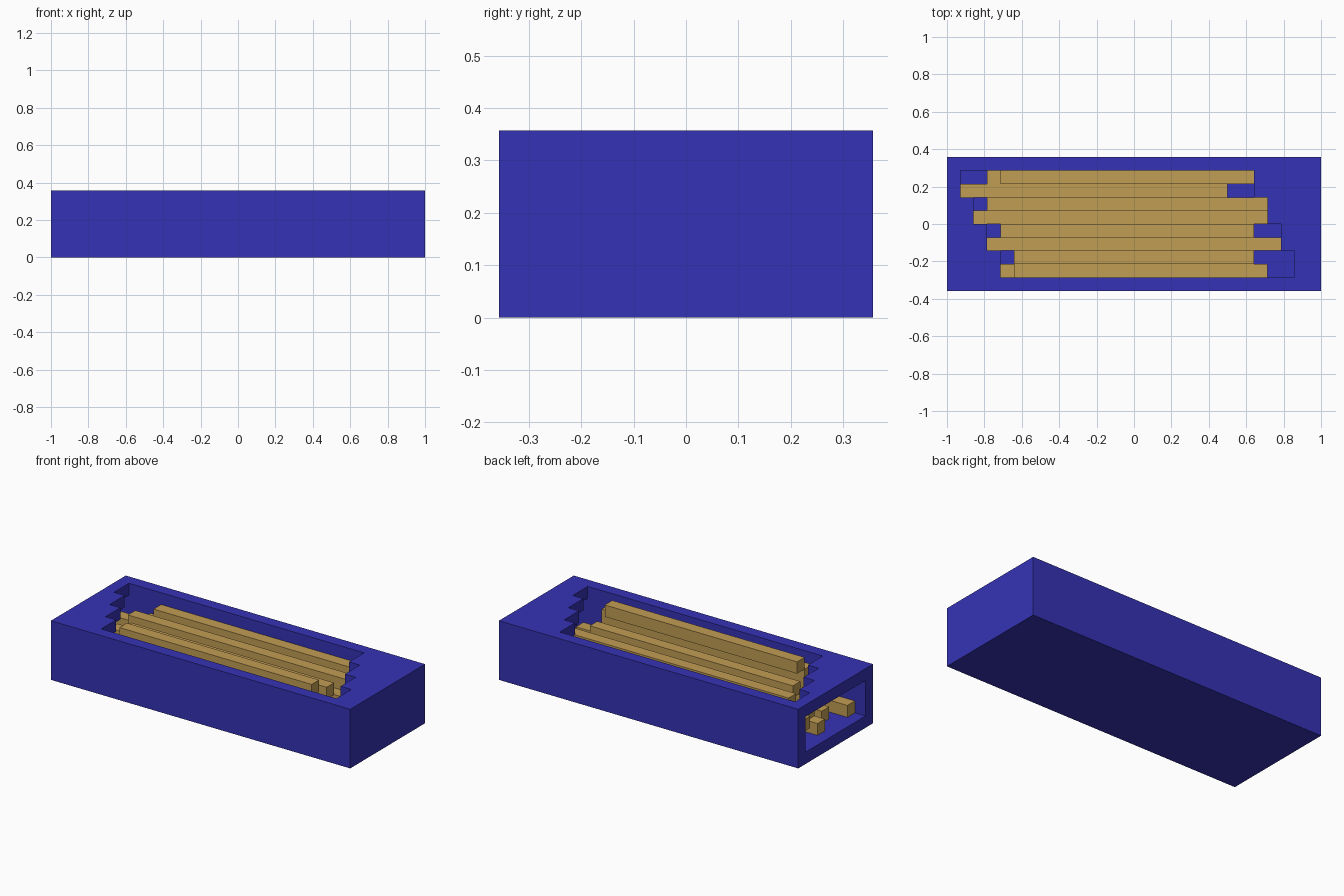
import bpy
import bmesh

cube = bpy.data.objects.get("Cube")
if cube:
    bpy.data.objects.remove(cube, do_unlink=True)

U = 1 / 14  # one grid step: the box is 28 x 10 x 5 steps


def material(name, colour):
    mat = bpy.data.materials.new(name)
    mat.use_nodes = True
    mat.diffuse_color = colour
    mat.node_tree.nodes["Principled BSDF"].inputs["Base Color"].default_value = colour
    return mat


BLUE = material("box blue", (0.0356, 0.0325, 0.46, 1))
TAN = material("stick tan", (0.533, 0.337, 0.087, 1))


def prism(name, outline, z0, z1, mat):
    """Extrude a flat outline (in grid steps) from z0 to z1."""
    bm = bmesh.new()
    face = bm.faces.new([bm.verts.new((x * U, y * U, z0 * U)) for x, y in outline])
    geom = bmesh.ops.extrude_face_region(bm, geom=[face])["geom"]
    top = [v for v in geom if isinstance(v, bmesh.types.BMVert)]
    bmesh.ops.translate(bm, verts=top, vec=(0, 0, (z1 - z0) * U))
    bmesh.ops.recalc_face_normals(bm, faces=bm.faces)
    mesh = bpy.data.meshes.new(name)
    bm.to_mesh(mesh)
    bm.free()
    mesh.materials.append(mat)
    obj = bpy.data.objects.new(name, mesh)
    bpy.context.collection.objects.link(obj)
    return obj


def block(name, x0, x1, y0, y1, z0, z1, mat):
    return prism(name, [(x0, y0), (x1, y0), (x1, y1), (x0, y1)], z0, z1, mat)


# Box shell, hollow and open at the -x end
box = block("box", -14, 14, -5, 5, 0, 5, BLUE)
cavity = block("cavity_cutter", -15, 13, -4, 4, 1, 4, BLUE)

# Slanted opening in the lid, stepped every two rows
left_side, right_side = [], []
for i in range(4):
    y = 4 - 2 * i
    left_side += [(-13 + i, y), (-13 + i, y - 2)]
    right_side += [(9 + i, y), (9 + i, y - 2)]
opening = prism("opening_cutter", left_side + right_side[::-1], 3.5, 6, BLUE)

bpy.context.view_layer.objects.active = box
for cutter in (cavity, opening):
    cutter.hide_render = True
    mod = box.modifiers.new(cutter.name, "BOOLEAN")
    mod.operation = "DIFFERENCE"
    mod.solver = "EXACT"
    mod.object = cutter
    bpy.ops.object.modifier_apply(modifier=mod.name)
    bpy.data.objects.remove(cutter, do_unlink=True)

# Square sticks: (row from the back, bottom height, start x, end x)
STICKS = [
    (1, 1, -11, 7), (3, 1, -13, 8), (5, 1, -12, 9), (7, 1, -13, 8),
    (0, 2, -11, 9), (1, 2, -13, 7), (3, 2, -12, 10), (5, 2, -11, 11), (7, 2, -10, 10),
    (0, 3, -10, 9), (2, 3, -11, 10), (4, 3, -10, 9), (7, 3, -9, 10),
    (6, 4, -9, 9),
]
for n, (row, z, x0, x1) in enumerate(STICKS, 1):
    block(f"stick_{n}", x0, x1, 3 - row, 4 - row, z, z + 1, TAN)
